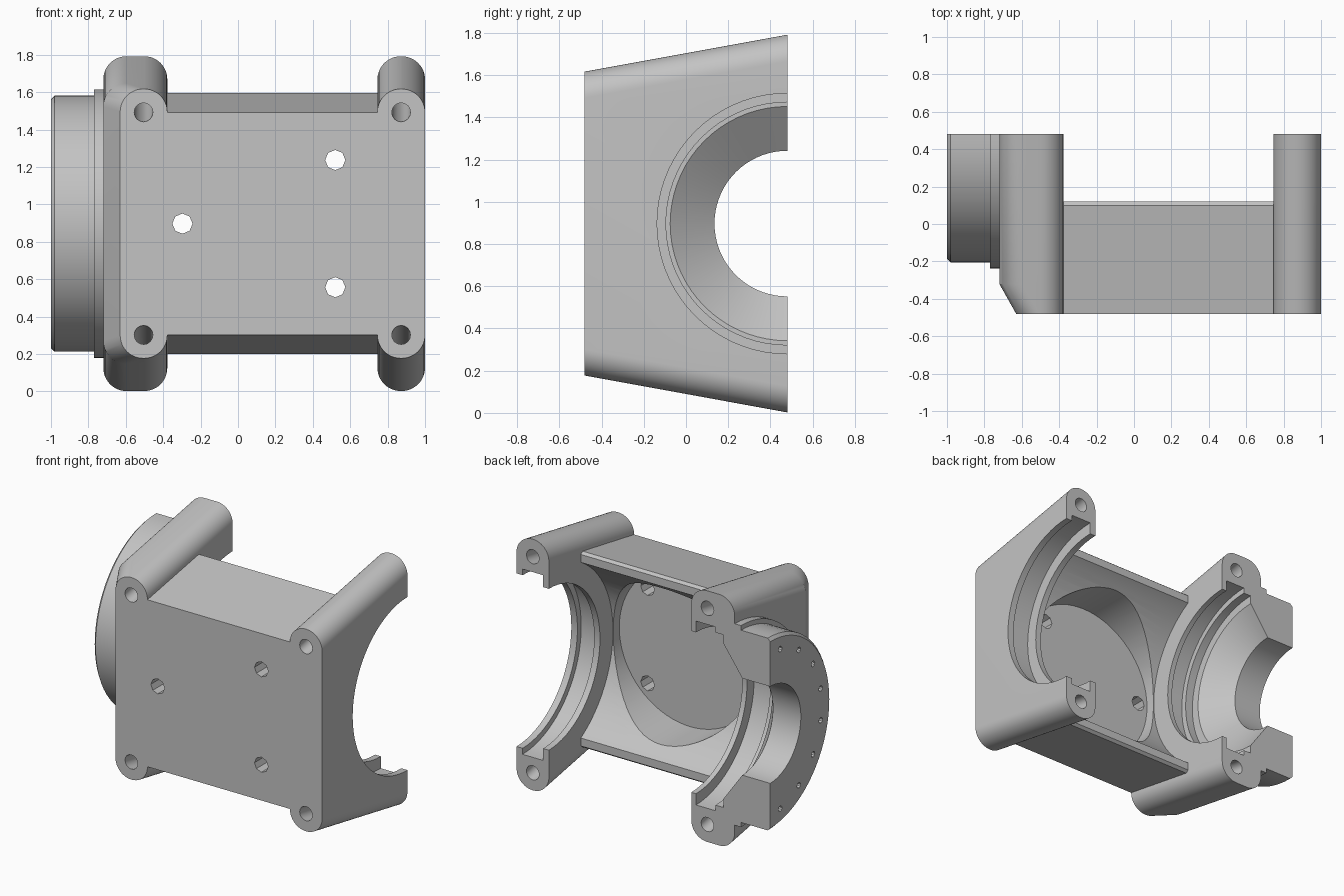
import bpy, bmesh, math
from mathutils import Vector

cube = bpy.data.objects.get("Cube")
if cube:
    bpy.data.objects.remove(cube, do_unlink=True)

CZ = 0.897      # height of the bore axis
BACK = 0.48     # open split face, which also carries the bore axis
FRONT = -0.48

grey = bpy.data.materials.new("plain grey")
grey.use_nodes = True
grey.diffuse_color = (0.55, 0.55, 0.55, 1)
grey.node_tree.nodes["Principled BSDF"].inputs["Base Color"].default_value = (0.55, 0.55, 0.55, 1)


def make(name, bm):
    bmesh.ops.recalc_face_normals(bm, faces=bm.faces)
    me = bpy.data.meshes.new(name)
    bm.to_mesh(me)
    bm.free()
    me.materials.append(grey)
    ob = bpy.data.objects.new(name, me)
    bpy.context.collection.objects.link(ob)
    return ob


def bridge(bm, rings):
    """Skin a closed solid over a list of equal point rings."""
    vr = [[bm.verts.new(p) for p in ring] for ring in rings]
    n = len(vr[0])
    for a, b in zip(vr, vr[1:]):
        for i in range(n):
            j = (i + 1) % n
            bm.faces.new((a[i], a[j], b[j], b[i]))
    bm.faces.new(vr[0])
    bm.faces.new(vr[-1])


def section(x0, x1, y, h, r, steps=12):
    """Rounded rectangle in the xz plane, half height h around the axis."""
    if r == 0:
        return [(x, y, CZ + z) for x, z in ((x1, h), (x0, h), (x0, -h), (x1, -h))]
    pts = []
    corners = ((x1 - r, h - r), (x0 + r, h - r), (x0 + r, r - h), (x1 - r, r - h))
    for k, (cx, cz) in enumerate(corners):
        for i in range(steps + 1):
            a = math.pi / 2 * (k + i / steps)
            pts.append((cx + r * math.cos(a), y, CZ + cz + r * math.sin(a)))
    return pts


def loft(name, sections):
    bm = bmesh.new()
    bridge(bm, [section(*s) for s in sections])
    return make(name, bm)


def lathe(name, profile, n=72):
    """Revolve (x, radius) points about the bore axis."""
    bm = bmesh.new()
    bridge(bm, [[(x, BACK + r * math.cos(2 * math.pi * i / n),
                  CZ + r * math.sin(2 * math.pi * i / n)) for i in range(n)]
                for x, r in profile])
    return make(name, bm)


def rod(bm, p0, p1, r, n=16):
    p0, p1 = Vector(p0), Vector(p1)
    q = (p1 - p0).to_track_quat('Z', 'Y')
    ring = [q @ Vector((r * math.cos(2 * math.pi * i / n), r * math.sin(2 * math.pi * i / n), 0))
            for i in range(n)]
    bridge(bm, [[p0 + v for v in ring], [p1 + v for v in ring]])


def combine(base, tool, op):
    tool.hide_render = True
    mod = base.modifiers.new("combine", 'BOOLEAN')
    mod.operation, mod.object, mod.solver = op, tool, 'EXACT'
    bpy.ops.object.select_all(action='DESELECT')
    base.select_set(True)
    bpy.context.view_layer.objects.active = base
    bpy.ops.object.modifier_apply(modifier=mod.name)
    bpy.data.objects.remove(tool, do_unlink=True)


def plate_h(y):      # half height of the end plates, growing to the back
    return 0.72 + 0.182 * (y - FRONT)


# Tapered middle block with a bevelled rear rim
housing = loft("bearing_housing", [(-0.45, 0.80, FRONT, 0.595, 0),
                                   (-0.45, 0.80, 0.10, 0.698, 0),
                                   (-0.45, 0.80, 0.12, 0.682, 0)])

# End plates with rounded bolt lugs
left_end = loft("left_end_plate", [(0.745, 1.0, y, plate_h(y), 0.125) for y in (FRONT, 0.6)])
right_end = loft("right_end_plate", [(-0.63, -0.378, FRONT, plate_h(FRONT), 0.123),
                                     (-0.72, -0.378, -0.32, plate_h(-0.32), 0.123),
                                     (-0.72, -0.378, 0.6, plate_h(0.6), 0.123)])
# Round flange on the right end
flange = lathe("end_flange", [(-1.0, 0.665), (-0.98, 0.685), (-0.77, 0.685),
                              (-0.77, 0.718), (-0.60, 0.718)])
for part in (left_end, right_end, flange):
    combine(housing, part, 'UNION')

# Stepped bore: neck, cone, seal grooves and wide central cavity
bore = lathe("bore_cutter", [
    (-1.1, 0.345), (-0.78, 0.345), (-0.63, 0.555), (-0.63, 0.615), (-0.57, 0.615),
    (-0.57, 0.655), (-0.415, 0.655), (-0.415, 0.575), (-0.378, 0.575), (-0.378, 0.722),
    (0.745, 0.722), (0.745, 0.575), (0.79, 0.575), (0.79, 0.66), (0.952, 0.66),
    (0.952, 0.617), (1.1, 0.617)])
combine(housing, bore, 'DIFFERENCE')

# Round pocket in the floor
bm = bmesh.new()
rod(bm, (0.184, -0.31, CZ), (0.184, 0.3, CZ), 0.559, 72)
combine(housing, make("pocket_cutter", bm), 'DIFFERENCE')

# Split face at the back
bm = bmesh.new()
bmesh.ops.create_cube(bm, size=1)
for v in bm.verts:
    v.co = Vector((v.co.x * 4, BACK + 0.5 + v.co.y, CZ + v.co.z * 4))
combine(housing, make("split_cutter", bm), 'DIFFERENCE')

# Bolt holes following the slanted lugs, floor holes and flange screw holes
bm = bmesh.new()
for x in (-0.505, 0.872):
    for s in (-1, 1):
        rod(bm, (x, -0.6, CZ + s * 0.573), (x, 0.6, CZ + s * 0.792), 0.05)
for x, dz in ((0.52, 0.34), (0.52, -0.34), (-0.297, 0)):
    rod(bm, (x, -0.6, CZ + dz), (x, -0.2, CZ + dz), 0.054, 8)
for k in range(8):
    a = math.radians(11.25 + 22.5 * k)
    y, z = BACK - 0.58 * math.sin(a), CZ + 0.58 * math.cos(a)
    rod(bm, (-1.1, y, z), (-0.88, y, z), 0.02, 10)
combine(housing, make("hole_cutter", bm), 'DIFFERENCE')

housing.select_set(True)
bpy.context.view_layer.objects.active = housing
bpy.ops.object.shade_smooth_by_angle(angle=math.radians(25))
